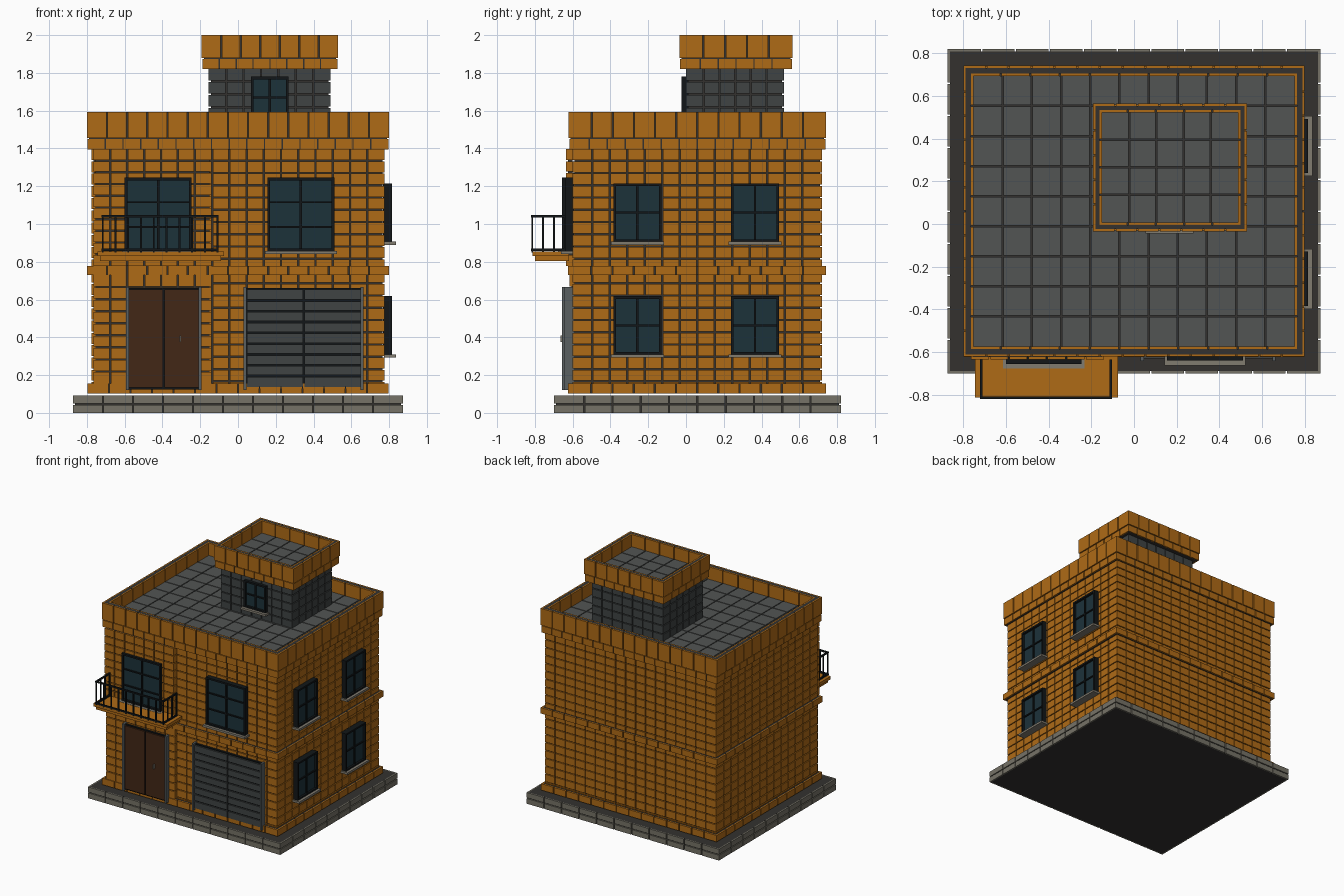
import bpy, bmesh

if "Cube" in bpy.data.objects:
    bpy.data.objects.remove(bpy.data.objects["Cube"])

def mat(name, r, g, b):
    m = bpy.data.materials.new(name)
    m.diffuse_color = (r, g, b, 1)
    m.use_nodes = True
    m.node_tree.nodes["Principled BSDF"].inputs["Base Color"].default_value = m.diffuse_color
    return m

ORANGE = mat("ochre_brick", 0.43, 0.145, 0.008)
DARK = mat("mortar", 0.033, 0.031, 0.028)
STONE = mat("plinth_stone", 0.18, 0.17, 0.135)
ROOF = mat("roof_tile", 0.085, 0.09, 0.087)
SLATE = mat("slate", 0.05, 0.056, 0.056)
STEEL = mat("steel", 0.10, 0.115, 0.12)
BLACK = mat("black_metal", 0.006, 0.008, 0.009)
GLASS = mat("glass", 0.012, 0.032, 0.042)
WOOD = mat("brown_wood", 0.055, 0.02, 0.008)
SILL = mat("sill_stone", 0.22, 0.2, 0.16)

def box(bm, lo, hi):
    lo, hi = [min(a, b) for a, b in zip(lo, hi)], [max(a, b) for a, b in zip(lo, hi)]
    vs = bmesh.ops.create_cube(bm, size=1)["verts"]
    for v in vs:
        v.co = [(a + b) / 2 + c * (b - a) for a, b, c in zip(lo, hi, v.co)]

def fill(bm, lo, hi, size, gap=0.007):
    """Fill a region with a grid of separate blocks."""
    n = [max(1, round((b - a) / s)) for a, b, s in zip(lo, hi, size)]
    d = [(b - a) / k for a, b, k in zip(lo, hi, n)]
    for i in range(n[0]):
        for j in range(n[1]):
            for k in range(n[2]):
                a, b = [], []
                for ax, c in enumerate((i, j, k)):
                    a.append(lo[ax] + c * d[ax] + (gap / 2 if c else 0))
                    b.append(lo[ax] + (c + 1) * d[ax] - (gap / 2 if c < n[ax] - 1 else 0))
                box(bm, a, b)

def make(name, material, build):
    bm = bmesh.new()
    build(bm)
    me = bpy.data.meshes.new(name)
    bm.to_mesh(me)
    bm.free()
    me.materials.append(material)
    ob = bpy.data.objects.new(name, me)
    bpy.context.collection.objects.link(ob)
    return ob

def boxes(name, material, *pairs):
    return make(name, material, lambda bm: [box(bm, a, b) for a, b in pairs])

T = 0.011  # cladding thickness

def skin(bm, lo, hi, w, h):
    """Blocks on the four sides of a box."""
    (x0, y0, z0), (x1, y1, z1) = lo, hi
    s = (w, w, h)
    fill(bm, (x0, y0, z0), (x1, y0 + T, z1), s)
    fill(bm, (x0, y1 - T, z0), (x1, y1, z1), s)
    fill(bm, (x0, y0 + T, z0), (x0 + T, y1 - T, z1), s)
    fill(bm, (x1 - T, y0 + T, z0), (x1, y1 - T, z1), s)

def clad(name, lo, hi, w, h, material):
    make(name, material, lambda bm: skin(bm, lo, hi, w, h))
    boxes(name + "_core", DARK, ((lo[0] + T, lo[1] + T, lo[2]), (hi[0] - T, hi[1] - T, hi[2])))

def parapet(name, lo, hi, wall, floor, tile):
    """Block-clad ring with dark coping and a tiled floor."""
    (x0, y0, z0), (x1, y1, z1) = lo, hi
    zm = z0 + 0.06
    a, b, c, d = x0 + wall, y0 + wall, x1 - wall, y1 - wall   # inner opening
    def blocks(bm):
        skin(bm, (x0, y0, zm), hi, 0.11, 0.2)
        skin(bm, (x0 + 0.004, y0 + 0.004, z0), (x1 - 0.004, y1 - 0.004, zm - 0.006), 0.095, 0.2)
        skin(bm, (a - T, b - T, floor), (c + T, d + T, z1), 0.14, 0.2)
    make(name + "_blocks", ORANGE, blocks)
    boxes(name + "_coping", DARK,
          ((x0 + T, y0 + T, z0), (x1 - T, b - T, z1)), ((x0 + T, d + T, z0), (x1 - T, y1 - T, z1)),
          ((x0 + T, b - T, z0), (a - T, d + T, z1)), ((c + T, b - T, z0), (x1 - T, d + T, z1)))
    boxes(name + "_deck", DARK, ((a - T, b - T, z0), (c + T, d + T, floor - 0.008)))
    make(name + "_floor_tiles", ROOF,
         lambda bm: fill(bm, (a, b, floor - 0.008), (c, d, floor), (tile, tile, 1)))

# plinth, walls, bands and parapets
clad("plinth", (-0.873, -0.70, 0), (0.873, 0.82, 0.092), 0.152, 0.046, STONE)
clad("walls", (-0.775, -0.60, 0.102), (0.775, 0.72, 1.40), 0.092, 0.0635, ORANGE)
clad("entry_bay_lower", (-0.765, -0.618, 0.155), (-0.14, -0.59, 0.73), 0.09, 0.0635, ORANGE)
clad("entry_bay_upper", (-0.765, -0.635, 0.778), (-0.14, -0.59, 1.397), 0.09, 0.0635, ORANGE)
clad("base_band", (-0.797, -0.624, 0.102), (0.797, 0.742, 0.155), 0.11, 0.1, ORANGE)
clad("floor_band", (-0.80, -0.624, 0.73), (0.80, 0.742, 0.778), 0.11, 0.1, ORANGE)
parapet("main_parapet", (-0.80, -0.622, 1.395), (0.80, 0.742, 1.592), 0.048, 1.49, 0.135)
clad("roof_room", (-0.155, 0.0, 1.48), (0.49, 0.52, 1.825), 0.09, 0.065, SLATE)
parapet("roof_room_parapet", (-0.192, -0.035, 1.82), (0.53, 0.565, 2.0), 0.042, 1.90, 0.132)

def window(name, side, face, u0, u1, z0, z1, rows):
    """Framed window facing the front, or the right if side is set."""
    def b(ua, ub, da, db, za, zb):
        if side:
            return (face + da, ua, za), (face + db, ub, zb)
        return (ua, face - da, za), (ub, face - db, zb)
    f, m = 0.014, (u0 + u1) / 2
    bars = [b(u0, u0 + f, -0.01, 0.038, z0, z1), b(u1 - f, u1, -0.01, 0.038, z0, z1),
            b(u0, u1, -0.01, 0.038, z0, z0 + f), b(u0, u1, -0.01, 0.038, z1 - f, z1),
            b(m - 0.006, m + 0.006, 0, 0.03, z0, z1)]
    for i in range(1, rows):
        z = z0 + (z1 - z0) * i / rows
        bars.append(b(u0, u1, 0, 0.03, z - 0.005, z + 0.005))
    boxes(name + "_frame", BLACK, *bars)
    boxes(name + "_glass", GLASS, b(u0 + f, u1 - f, -0.01, 0.02, z0 + f, z1 - f))
    boxes(name + "_sill", SILL, b(u0 - 0.013, u1 + 0.013, -0.005, 0.06, z0 - 0.015, z0 + 0.002))

window("front_window", False, -0.602, 0.155, 0.51, 0.855, 1.245, 3)
window("balcony_window", False, -0.618, -0.60, -0.245, 0.855, 1.245, 3)
window("roof_room_window", False, 0.015, 0.068, 0.267, 1.56, 1.78, 2)
for floor, z in (("lower", 0.308), ("upper", 0.905)):
    for place, y in (("front", -0.385), ("rear", 0.238)):
        window(f"{floor}_{place}_side_window", True, 0.777, y, y + 0.255, z, z + 0.31, 2)

# double entrance door with jambs and handle
boxes("door_backing", BLACK, ((-0.585, -0.634, 0.125), (-0.20, -0.60, 0.66)))
boxes("door_leaves", WOOD, ((-0.576, -0.645, 0.135), (-0.398, -0.60, 0.652)),
      ((-0.390, -0.645, 0.135), (-0.210, -0.60, 0.652)))
boxes("door_jambs", STEEL, ((-0.593, -0.656, 0.12), (-0.577, -0.60, 0.667)),
      ((-0.209, -0.656, 0.12), (-0.193, -0.60, 0.667)))
boxes("door_handle", SILL, ((-0.309, -0.665, 0.375), (-0.301, -0.64, 0.41)))

# garage door with slats and jambs
boxes("garage_backing", BLACK, ((0.04, -0.618, 0.13), (0.655, -0.59, 0.66)))
make("garage_slats", SLATE,
     lambda bm: fill(bm, (0.047, -0.63, 0.138), (0.648, -0.60, 0.652), (0.3, 1, 0.0571), 0.009))
boxes("garage_jambs", STEEL, ((0.03, -0.642, 0.12), (0.046, -0.59, 0.667)),
      ((0.648, -0.642, 0.12), (0.664, -0.59, 0.667)))

# balcony slab and railing
boxes("balcony_slab", ORANGE, ((-0.745, -0.812, 0.83), (-0.075, -0.62, 0.855)),
      ((-0.73, -0.80, 0.805), (-0.09, -0.62, 0.83)))
def railing(bm):
    x0, x1, y0, y1, r = -0.716, -0.108, -0.814, -0.642, 0.006
    for z in (0.863, 1.041):
        box(bm, (x0 - r, y0 - r, z - r), (x1 + r, y0 + r, z + r))
        for x in (x0, x1):
            box(bm, (x - r, y0 + r, z - r), (x + r, y1 + r, z + r))
    posts = [(x0 + (x1 - x0) * i / 9, y0) for i in range(10)]
    posts += [(x, y0 + (y1 - y0) * j / 3) for x in (x0, x1) for j in (1, 2, 3)]
    for x, y in posts:
        box(bm, (x - 0.005, y - 0.005, 0.85), (x + 0.005, y + 0.005, 1.036))
make("balcony_railing", BLACK, railing)
